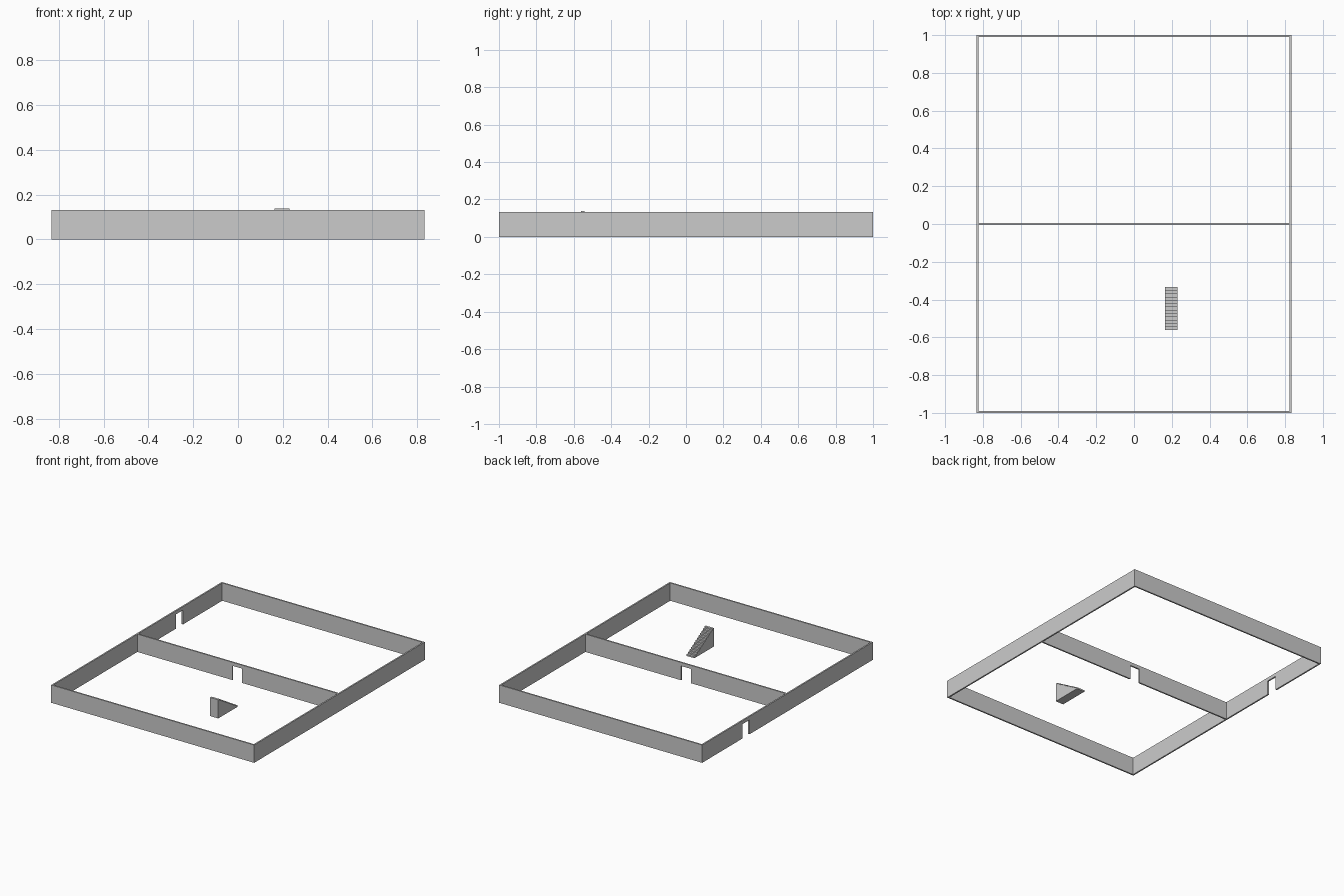
import bpy, bmesh

if "Cube" in bpy.data.objects:
    bpy.data.objects.remove(bpy.data.objects["Cube"])

HX, HY = 0.833, 1.0      # half footprint
H, T = 0.132, 0.011      # wall height and thickness
DOOR_H = 0.106


def prism(name, profile, origin, along, depth):
    """Extrude an upright profile (run, z) running along x or y by depth."""
    bm = bmesh.new()
    ox, oy = origin
    pts = [(ox + r, oy, z) if along == 'x' else (ox, oy + r, z) for r, z in profile]
    face = bm.faces.new([bm.verts.new(p) for p in pts])
    out = bmesh.ops.extrude_face_region(bm, geom=[face])
    vec = (0, depth, 0) if along == 'x' else (depth, 0, 0)
    bmesh.ops.translate(bm, vec=vec,
                        verts=[v for v in out['geom'] if isinstance(v, bmesh.types.BMVert)])
    bmesh.ops.recalc_face_normals(bm, faces=bm.faces)
    mesh = bpy.data.meshes.new(name)
    bm.to_mesh(mesh)
    bm.free()
    obj = bpy.data.objects.new(name, mesh)
    bpy.context.collection.objects.link(obj)
    return obj


def wall(name, origin, along, length, door=None):
    """Straight wall, optionally notched by a doorway (start, end)."""
    profile = [(0, 0)]
    if door:
        a, b = door
        profile += [(a, 0), (a, DOOR_H), (b, DOOR_H), (b, 0)]
    profile += [(length, 0), (length, H), (0, H)]
    return prism(name, profile, origin, along, T)


# Outer walls, with side walls split at the partition
inner = HX - T
wall("front_wall", (-inner, -HY), 'x', 2 * inner)
wall("back_wall", (-inner, HY - T), 'x', 2 * inner)
for side, x in (("left", -HX), ("right", inner)):
    wall(side + "_wall_front", (x, -HY), 'y', HY)
    wall(side + "_wall_back", (x, 0), 'y', HY,
         (0.445, 0.53) if side == "left" else None)

# Partition with a central doorway
wall("partition_wall", (-inner, -T / 2), 'x', 2 * inner,
     (inner - 0.043, inner + 0.037))

# Solid staircase rising toward the front
steps, tread, rise = 13, 0.0175, 0.0106
profile = [(0, 0)]
for i in range(steps):
    profile += [(-i * tread, (i + 1) * rise), (-(i + 1) * tread, (i + 1) * rise)]
profile.append((-steps * tread, 0))
prism("staircase", profile, (0.164, -0.333), 'y', 0.066)
